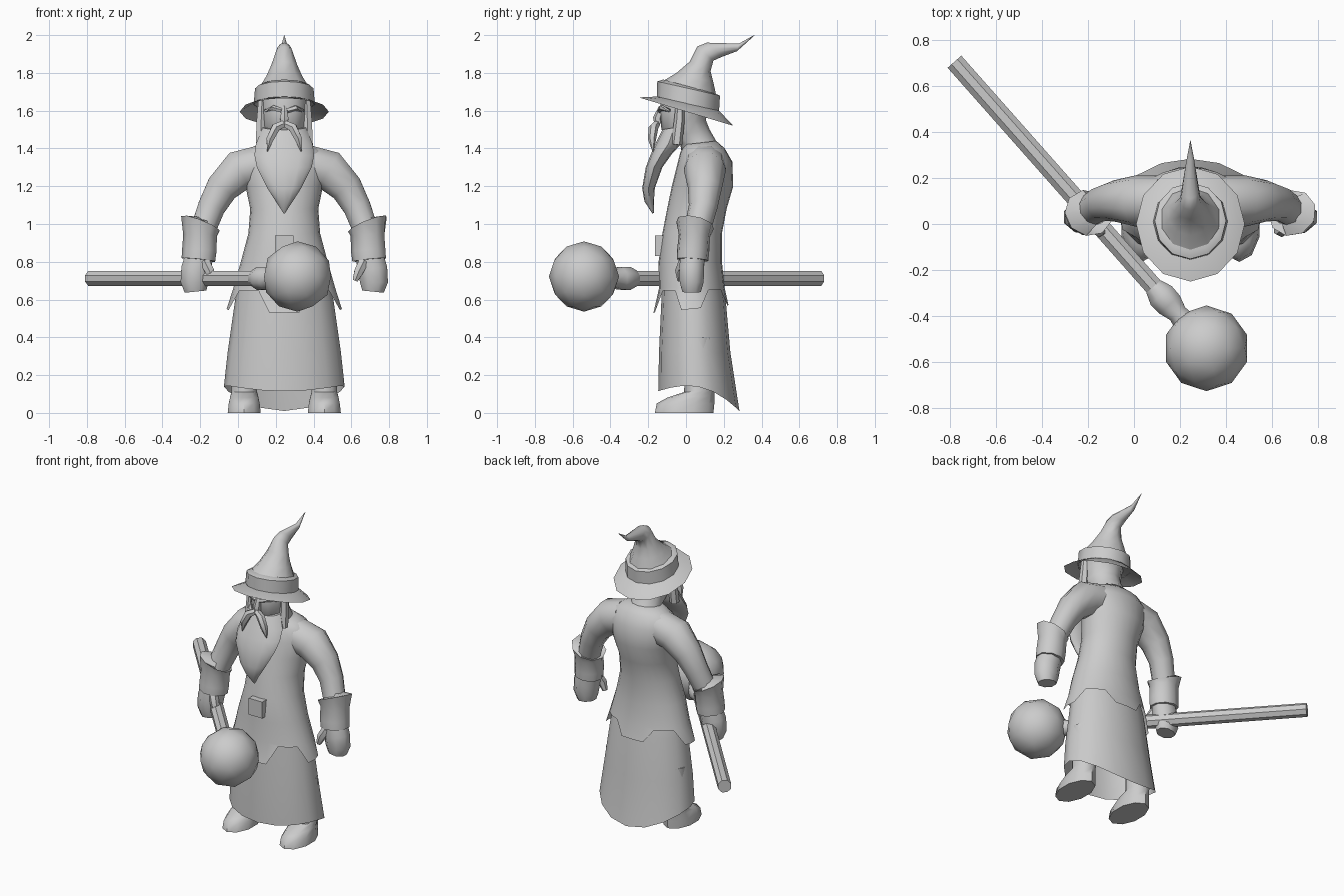
import bpy, bmesh, math
from mathutils import Vector

CX = 0.245  # centre line of the figure

grey = bpy.data.materials.new("plain_grey")
grey.diffuse_color = (0.6, 0.6, 0.6, 1)


def finish(name, bm, angle=50):
    bmesh.ops.recalc_face_normals(bm, faces=bm.faces)
    me = bpy.data.meshes.new(name)
    bm.to_mesh(me)
    bm.free()
    me.materials.append(grey)
    me.shade_smooth()
    me.set_sharp_from_angle(angle=math.radians(angle))
    ob = bpy.data.objects.new(name, me)
    bpy.context.collection.objects.link(ob)
    return ob


def skin(name, rings, caps, angle=50):
    """Join rings of points with quads; caps = (first, last)."""
    bm = bmesh.new()
    vs = [[bm.verts.new(p) for p in ring] for ring in rings]
    n = len(vs[0])
    for a, b in zip(vs, vs[1:]):
        for i in range(n):
            j = (i + 1) % n
            bm.faces.new((a[i], a[j], b[j], b[i]))
    for use, ring in zip(caps, (vs[0], vs[-1])):
        if use:
            bm.faces.new(ring)
    return finish(name, bm, angle)


def loft(name, sections, n=12, cx=CX, caps=(True, True), hem=None, angle=50):
    """Sections: front y, front z, back y, back z, half width."""
    rings = []
    for yf, zf, yb, zb, rx in sections:
        ring = []
        for i in range(n):
            a = 2 * math.pi * i / n
            t = (1 - math.cos(a)) / 2
            ring.append(Vector((cx + rx * math.sin(a), yf + (yb - yf) * t, zf + (zb - zf) * t)))
        rings.append(ring)
    if hem:  # pull the last ring back towards the one before it
        for i in range(n):
            rings[-1][i] = rings[-2][i].lerp(rings[-1][i], hem(360 * i / n))
    return skin(name, rings, caps, angle)


def tube(name, pts, n=8, flat=1.0, caps=(True, True), angle=50):
    """Points: x, y, z, radius."""
    c = [Vector(p[:3]) for p in pts]
    rings = []
    for k, p in enumerate(pts):
        d = (c[min(k + 1, len(c) - 1)] - c[max(k - 1, 0)]).normalized()
        up = Vector((0, 1, 0)) if abs(d.y) < 0.6 else Vector((0, 0, 1))
        u = d.cross(up).normalized()
        v = u.cross(d)
        rings.append([c[k] + p[3] * (u * math.cos(a) + v * math.sin(a) * flat)
                      for a in (2 * math.pi * (i + 0.5) / n for i in range(n))])
    return skin(name, rings, caps, angle)


# Coat with flaps at the front, sides and back of its hem
def coat_hem(a):
    a = min(a, 360 - a)
    return 1.0 if a < 20 or 70 < a < 110 or a > 160 else 0.1


loft("coat", [(-.01, 1.42, .16, 1.44, .12), (-.03, 1.38, .205, 1.40, .20), (-.05, 1.30, .245, 1.33, .23),
              (-.075, 1.2, .25, 1.2, .205), (-.10, 1.08, .215, 1.08, .18), (-.125, .95, .19, .95, .19),
              (-.145, .8, .19, .8, .23), (-.143, .66, .205, .66, .27), (-.172, .53, .225, .57, .305)],
     n=24, caps=(True, False), hem=coat_hem)

# Long skirt, lowest at the back
loft("skirt", [(-.125, .70, .19, .70, .24), (-.13, .60, .21, .60, .26), (-.143, .32, .235, .32, .30),
               (-.147, .115, .283, .01, .328)], n=16, caps=(True, False),
     hem=lambda a: 1 - 0.3 * math.sin(math.radians(a)) ** 2)

# Belt buckle
bm = bmesh.new()
bmesh.ops.create_cube(bm, size=1)
bmesh.ops.scale(bm, vec=(.10, .05, .11), verts=bm.verts)
bmesh.ops.translate(bm, vec=(CX, -.14, .885), verts=bm.verts)
finish("buckle", bm, 30)

# Head and neck
loft("head", [(-.02, 1.36, .20, 1.38, .12), (-.03, 1.42, .165, 1.43, .095), (-.09, 1.46, .125, 1.5, .10),
              (-.13, 1.50, .105, 1.55, .115), (-.14, 1.60, .115, 1.60, .12), (-.13, 1.67, .14, 1.64, .125)])

# Beard
loft("beard", [(-.125, 1.50, .0, 1.52, .115), (-.165, 1.42, -.02, 1.43, .15), (-.19, 1.36, -.075, 1.37, .158),
               (-.213, 1.30, -.125, 1.30, .145), (-.232, 1.19, -.165, 1.19, .09),
               (-.22, 1.12, -.17, 1.12, .045), (-.178, 1.055, -.17, 1.06, .004)])

# Nose
tube("nose", [(CX, -.13, 1.62, .014), (CX, -.15, 1.56, .025), (CX, -.145, 1.53, .022)], n=6)

# Hat: tilted brim, band, bent pointed crown
loft("hat_brim", [(-.25, 1.67, .25, 1.52, .236), (-.15, 1.675, .17, 1.605, .155)], caps=(False, True))
loft("hat_band", [(-.155, 1.665, .175, 1.60, .162), (-.152, 1.755, .18, 1.68, .155),
                  (-.12, 1.765, .155, 1.69, .132)], caps=(False, True), angle=40)
loft("hat_crown", [(-.125, 1.755, .16, 1.68, .135), (-.05, 1.80, .145, 1.75, .10), (.02, 1.86, .13, 1.81, .072),
                   (.06, 1.94, .145, 1.865, .046), (.11, 1.96, .19, 1.885, .038),
                   (.28, 1.955, .27, 1.915, .018), (.36, 2.0, .362, 1.997, .001)], n=10)

for s, side in ((-1, "left"), (1, "right")):
    def X(*pts):
        return [(CX + s * p[0], *p[1:]) for p in pts]

    # Facial hair
    tube(side + "_moustache", X((.005, -.155, 1.53, .02), (.045, -.172, 1.51, .026), (.075, -.18, 1.45, .022),
                                (.09, -.175, 1.385, .003)), n=6)
    tube(side + "_sideburn", X((.118, -.03, 1.66, .022), (.122, -.035, 1.55, .028), (.125, -.05, 1.42, .03)), n=6)
    tube(side + "_eyebrow", X((.015, -.14, 1.60, .013), (.06, -.13, 1.615, .015), (.1, -.085, 1.60, .008)), n=5)

    # Sleeve, cuff and hand
    tube(side + "_sleeve", X((.13, .10, 1.31, .11), (.235, .10, 1.285, .112), (.33, .10, 1.19, .09),
                             (.385, .09, 1.09, .076), (.43, .06, .97, .07)), n=10)
    tube(side + "_cuff", X((.425, .055, .985, .06), (.442, .048, 1.0, .112), (.443, .045, .94, .092),
                           (.447, .038, .86, .094), (.452, .035, .81, .092)), n=9, flat=.92)
    tube(side + "_hand", X((.45, .035, .83, .08), (.468, .03, .76, .084), (.475, .03, .69, .08),
                           (.47, .03, .642, .062)), n=8, flat=.85)
    tube(side + "_thumb", X((.42, -.01, .80, .03), (.395, -.03, .75, .028), (.375, -.03, .70, .016)), n=6)

    # Boot and leg
    loft(side + "_boot", [(-.165, 0, .145, 0, .092), (-.155, .05, .15, .05, .086), (-.10, .08, .15, .09, .078),
                          (-.01, .11, .15, .12, .07), (0, .40, .14, .40, .075)], n=10, cx=CX + s * .212)

# Staff with collar and ball head
tube("staff", [(-.78, .705, .712, .043), (.15, -.345, .712, .043)], n=8, angle=40)
tube("staff_collar", [(.085, -.272, .712, .045), (.118, -.31, .712, .066), (.155, -.35, .712, .064),
                      (.19, -.39, .712, .046), (.24, -.45, .715, .062)], n=8)
bm = bmesh.new()
bmesh.ops.create_icosphere(bm, subdivisions=2, radius=.186)
bmesh.ops.translate(bm, vec=(.315, -.54, .722), verts=bm.verts)
finish("staff_ball", bm)
